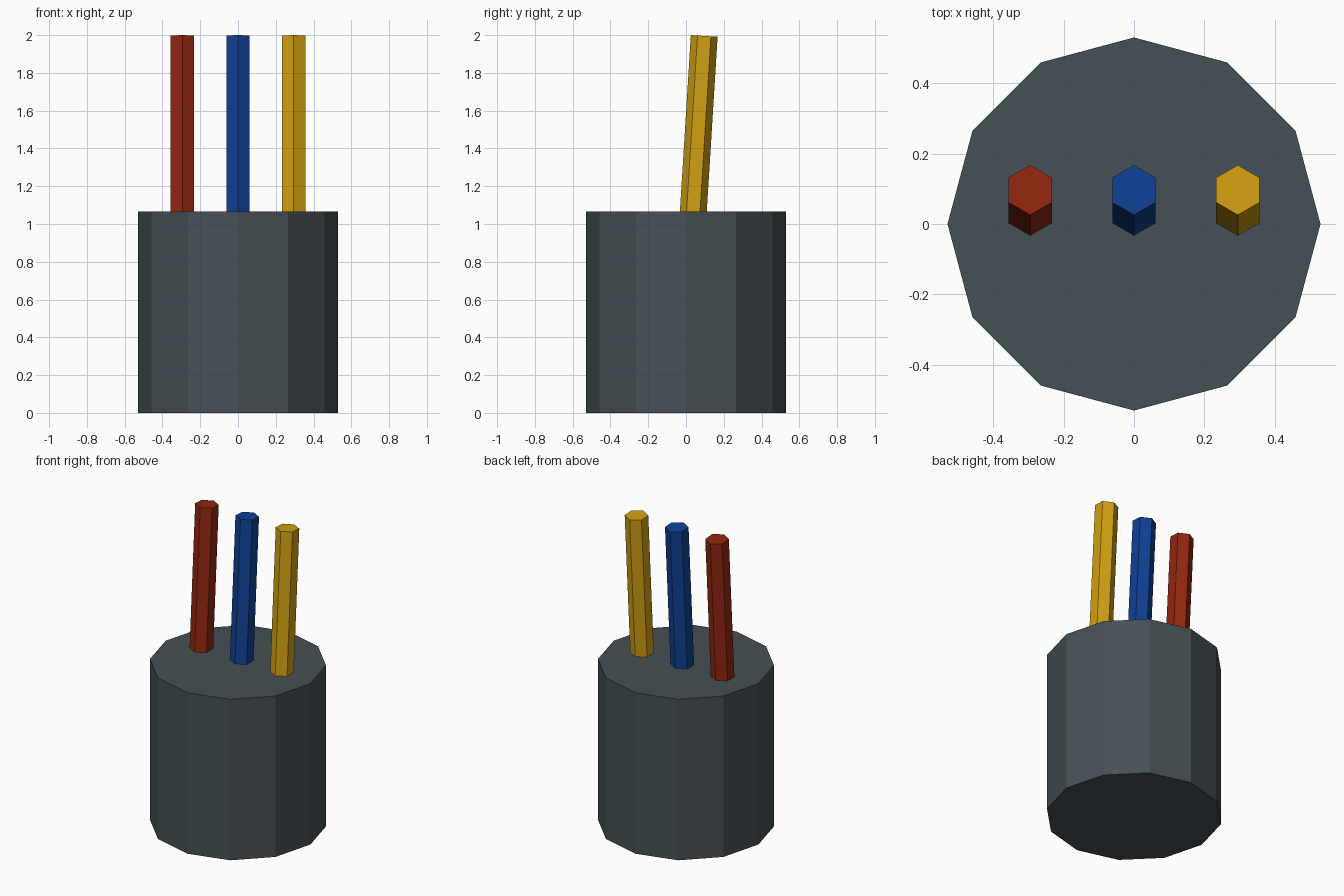
import bpy
import math
from mathutils import Matrix, Vector

if "Cube" in bpy.data.objects:
    bpy.data.objects.remove(bpy.data.objects["Cube"])


def material(name, rgb):
    mat = bpy.data.materials.new(name)
    mat.diffuse_color = (*rgb, 1.0)
    mat.use_nodes = True
    mat.node_tree.nodes["Principled BSDF"].inputs["Base Color"].default_value = mat.diffuse_color
    return mat


def prism(name, sides, radius, depth, matrix, mat):
    bpy.ops.mesh.primitive_cylinder_add(vertices=sides, radius=radius, depth=depth)
    obj = bpy.context.object
    obj.name = name
    obj.data.transform(matrix)
    obj.data.materials.append(mat)
    return obj


# Twelve-sided holder with a flat closed top
CUP_H = 1.065
prism("holder", 12, 0.53, CUP_H, Matrix.Translation((0, 0, CUP_H / 2)),
      material("slate grey", (0.06, 0.08, 0.09)))

# Three hexagonal sticks leaning slightly backwards, sunk into the holder
TILT = 0.062
LENGTH = 1.1
axis = Vector((0, math.sin(TILT), math.cos(TILT)))
for name, x, rgb in (
    ("red", -0.295, (0.29, 0.020, 0.005)),
    ("blue", 0.0, (0.005, 0.052, 0.30)),
    ("yellow", 0.295, (0.64, 0.35, 0.006)),
):
    top = Vector((x, 0.0965, 1.9957))
    matrix = Matrix.Translation(top - axis * LENGTH / 2) @ Matrix.Rotation(-TILT, 4, 'X')
    prism(name + "_stick", 6, 0.071, LENGTH, matrix, material(name, rgb))
